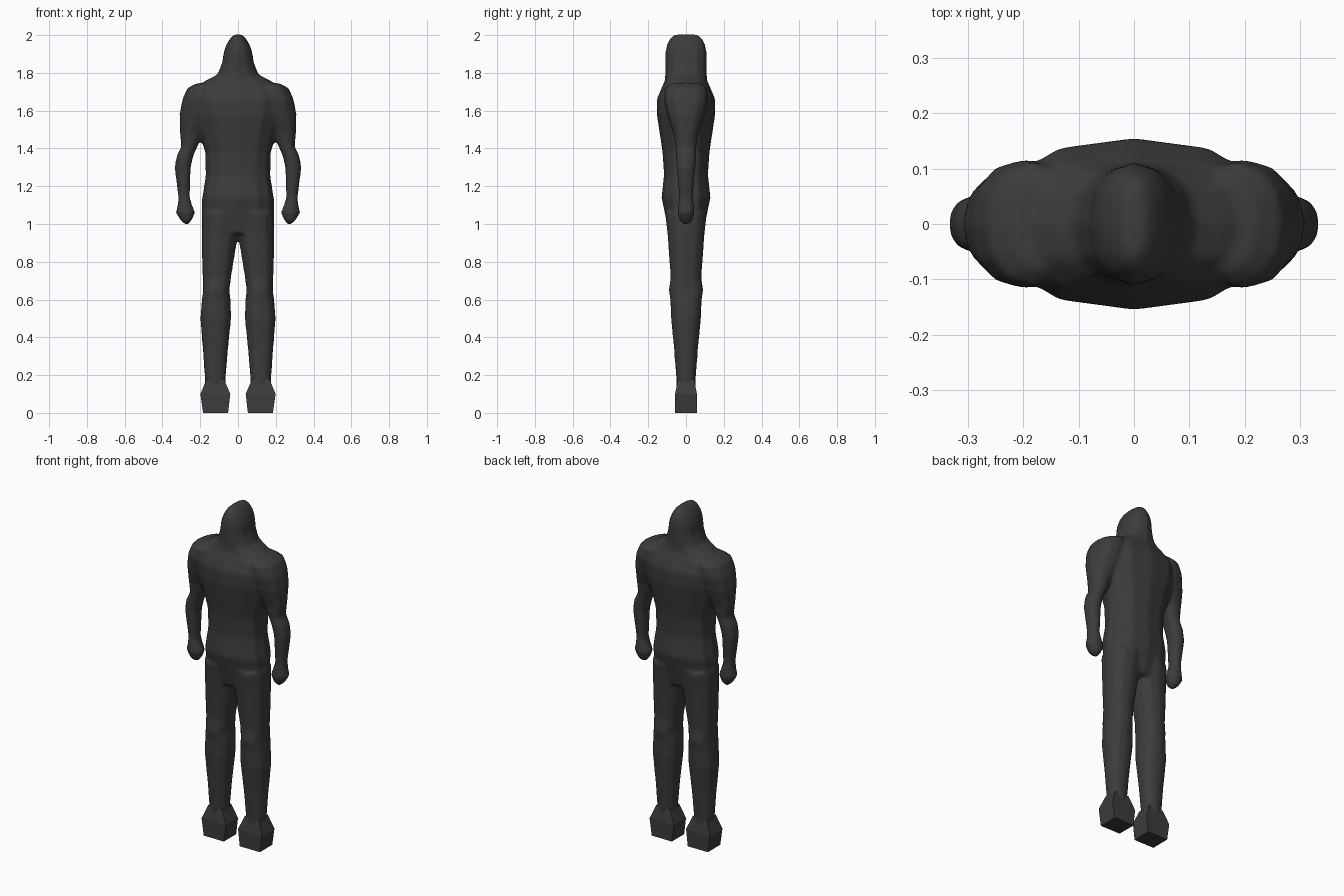
import bpy, bmesh
from math import cos, sin, tau, copysign

cube = bpy.data.objects.get("Cube")
if cube:
    bpy.data.objects.remove(cube)

skin = bpy.data.materials.new("charcoal")
skin.use_nodes = True
grey = (0.045, 0.045, 0.045, 1)
skin.diffuse_color = grey
skin.node_tree.nodes["Principled BSDF"].inputs["Base Color"].default_value = grey


def loft(bm, rings, sides=12, power=2.0, turn=0.0):
    """Skin stacked rings of (z, x_min, x_max, half_depth), capped at both ends."""
    loops = []
    for z, x0, x1, d in rings:
        loop = []
        for i in range(sides):
            a = tau * (i + turn) / sides
            c, s = cos(a), sin(a)
            u = copysign(abs(c) ** (2 / power), c)
            v = copysign(abs(s) ** (2 / power), s)
            loop.append(bm.verts.new(((x0 + x1) / 2 + u * (x1 - x0) / 2, v * d, z)))
        loops.append(loop)
    for a, b in zip(loops, loops[1:]):
        for i in range(sides):
            j = (i + 1) % sides
            bm.faces.new((a[i], a[j], b[j], b[i]))
    bm.faces.new(loops[0][::-1])
    bm.faces.new(loops[-1])


def both(rings, **kw):
    """Loft on the left and mirrored on the right."""
    loft(bm, rings, **kw)
    loft(bm, [(z, -x1, -x0, d) for z, x0, x1, d in rings], **kw)


def make(name):
    bmesh.ops.recalc_face_normals(bm, faces=bm.faces)
    me = bpy.data.meshes.new(name)
    bm.to_mesh(me)
    bm.free()
    me.materials.append(skin)
    ob = bpy.data.objects.new(name, me)
    bpy.context.collection.objects.link(ob)
    return ob


bm = bmesh.new()
# Torso, shoulders and neck: z, half width, half depth
torso = [(0.95, .17, .09), (1.02, .19, .105), (1.14, .19, .13), (1.26, .172, .117),
         (1.38, .175, .125), (1.48, .205, .14), (1.58, .24, .155), (1.66, .25, .155),
         (1.72, .235, .13), (1.76, .17, .112), (1.79, .11, .11), (1.84, .09, .108)]
loft(bm, [(z, -w, w, d) for z, w, d in torso], power=2.3)
# Head
head = [(1.76, .10, .108), (1.83, .088, .11), (1.91, .076, .11),
        (1.95, .062, .102), (1.985, .04, .085), (2.003, .02, .06)]
loft(bm, [(z, -w, w, d) for z, w, d in head], power=2.3)
# Arms and fists
both([(1.0, .26, .285, .015), (1.02, .245, .305, .035), (1.06, .226, .33, .045),
      (1.1, .243, .32, .042), (1.14, .255, .316, .037), (1.3, .25, .336, .05),
      (1.36, .236, .325, .054), (1.41, .215, .3, .056), (1.48, .18, .308, .066),
      (1.58, .11, .31, .1), (1.66, .1, .295, .118), (1.72, .1, .268, .112),
      (1.745, .1, .22, .085)], power=2.2)
# Legs
both([(.12, .065, .175, .05), (.18, .065, .176, .052), (.34, .052, .187, .064),
      (.5, .036, .2, .08), (.59, .038, .193, .083), (.65, .045, .185, .092),
      (.72, .036, .188, .082), (.82, .02, .19, .09), (.94, .0, .192, .098),
      (1.06, -.02, .19, .112)], power=2.3)
body = make("body")
remesh = body.modifiers.new("single_skin", 'REMESH')
remesh.mode = 'VOXEL'
remesh.voxel_size = 0.01
remesh.use_smooth_shade = True
blend = body.modifiers.new("blend", 'SMOOTH')
blend.iterations = 6
blend.factor = 0.5

# Blocky feet, four-sided
bm = bmesh.new()
both([(0, .025, .212, .082), (.1, .008, .232, .082), (.18, .056, .185, .06)], sides=4, turn=0.5)
make("feet")
